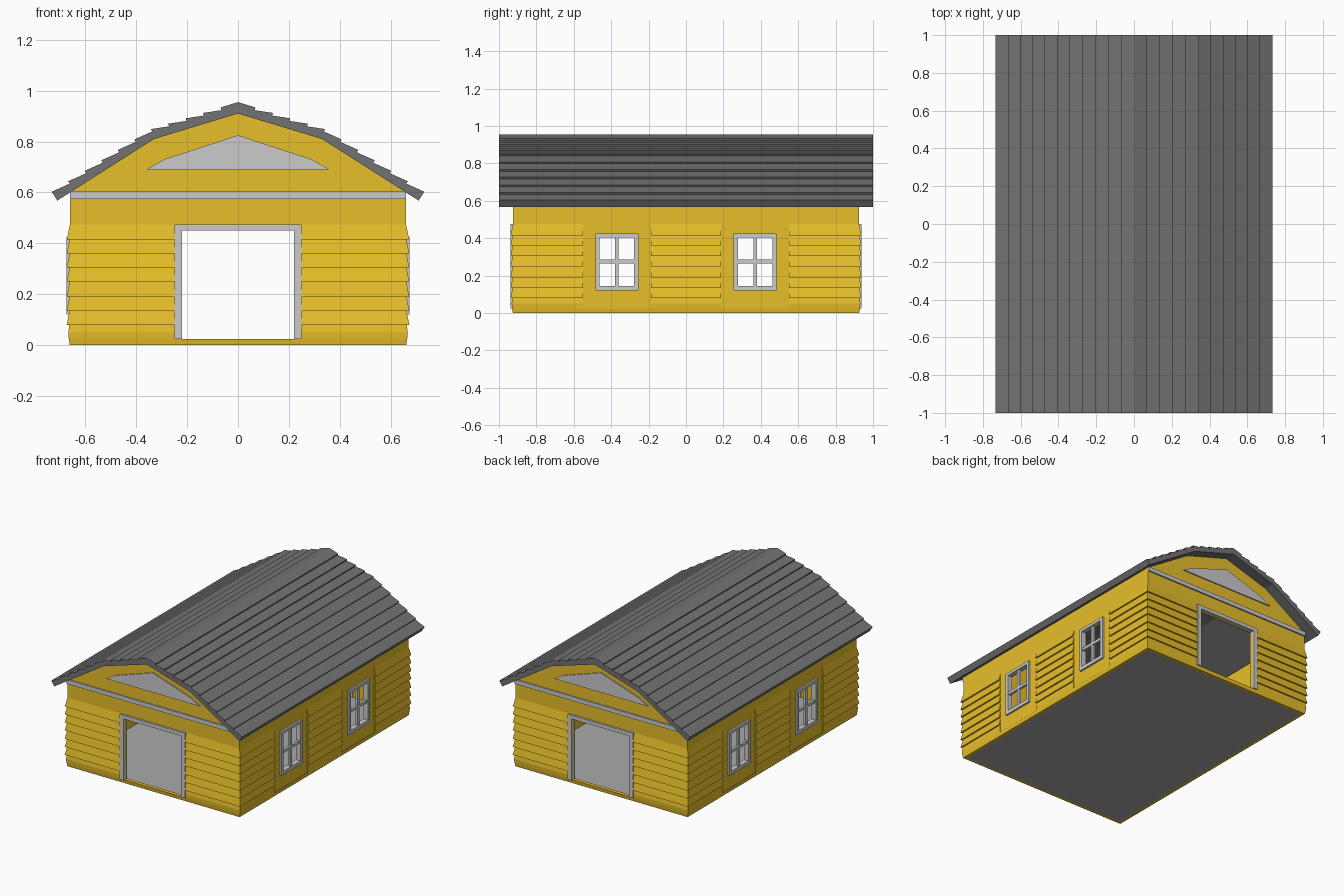
import bpy, bmesh

if "Cube" in bpy.data.objects:
    bpy.data.objects.remove(bpy.data.objects["Cube"])

def material(name, rgb):
    m = bpy.data.materials.new(name)
    m.diffuse_color = (*rgb, 1)
    m.use_nodes = True
    m.node_tree.nodes["Principled BSDF"].inputs["Base Color"].default_value = m.diffuse_color
    return m

YELLOW = material("yellow_paint", (0.8, 0.52, 0.023))
DARK = material("dark_roofing", (0.17, 0.17, 0.17))
FLOOR = material("floor_grey", (0.4, 0.4, 0.4))
TRIM = None  # default grey

def loft(name, ring_a, ring_b, mat):
    """Solid between two matching outlines."""
    bm = bmesh.new()
    a = [bm.verts.new(p) for p in ring_a]
    b = [bm.verts.new(p) for p in ring_b]
    n = len(a)
    bm.faces.new(a)
    bm.faces.new(b[::-1])
    for i in range(n):
        j = (i + 1) % n
        bm.faces.new((a[i], b[i], b[j], a[j]))
    bmesh.ops.recalc_face_normals(bm, faces=bm.faces)
    me = bpy.data.meshes.new(name)
    bm.to_mesh(me)
    bm.free()
    ob = bpy.data.objects.new(name, me)
    bpy.context.collection.objects.link(ob)
    if mat:
        me.materials.append(mat)
    return ob

def along_y(name, pts, y0, y1, mat):
    return loft(name, [(x, y0, z) for x, z in pts], [(x, y1, z) for x, z in pts], mat)

def along_x(name, pts, x0, x1, mat):
    return loft(name, [(x0, y, z) for y, z in pts], [(x1, y, z) for y, z in pts], mat)

def rect(u0, u1, z0, z1):
    return [(u0, z0), (u1, z0), (u1, z1), (u0, z1)]

def mirrored(half):
    """Close a right-hand half outline (from the centre outwards)."""
    return half + [(-x, z) for x, z in reversed(half) if x > 1e-6]

W, D, T = 0.66, 0.925, 0.02      # wall half width, half depth, thickness
WIN_Y = 0.37                      # window centre distance

# Clapboard cross-section: (outward offset, height)
lines = [0.08, 0.135, 0.19, 0.25, 0.305, 0.36, 0.415, 0.475]
profile = [(-0.004, 0.025), (0.005, 0.025), (0.007, 0.05), (0.003, 0.08)]
for lo, hi in zip(lines, lines[1:]):
    profile += [(0.013, lo), (0.002 if hi < 0.47 else 0.0, hi)]
profile.append((-0.004, 0.475))
sill = [(-0.004, 0), (0.001, 0), (0.005, 0.025), (-0.004, 0.025)]

def siding(name, prof, u0, u1, place, miter0=0, miter1=0):
    """Run a siding profile along a wall, mitred at building corners."""
    loft(name, [place(u0 - o * miter0, o, z) for o, z in prof],
         [place(u1 + o * miter1, o, z) for o, z in prof], YELLOW)

# Floor
along_y("floor", rect(-W + T, W - T, 0, 0.02), -D + T, D - T, FLOOR)

for s, end in ((-1, "front"), (1, "back")):
    # Gable wall with doorway notch, and the threshold
    wall = [(0, 0.45), (0.22, 0.45), (0.22, 0), (W, 0), (W, 0.602), (0.33, 0.812), (0, 0.912)]
    right = wall[1:]
    outline = right + [(-x, z) for x, z in reversed(right) if x > 0]
    along_y(end + "_wall", outline, s * (D - T), s * D, YELLOW)
    along_y(end + "_threshold", rect(-0.22, 0.22, 0, 0.025), s * (D - T), s * D, YELLOW)

    # Clapboards either side of the door
    place = lambda u, o, z, s=s: (u, s * (D + o), z)
    siding(end + "_sill_board", sill, -W, W, place, 1, 1)
    siding(end + "_siding_left", profile, -W, -0.25, place, 1, 0)
    siding(end + "_siding_right", profile, 0.25, W, place, 0, 1)

    # Door frame, eave trim and gable panel
    frame = [(0.22, 0.025), (0.25, 0.025), (0.25, 0.475)]
    frame = frame + [(-x, z) for x, z in reversed(frame)] + [(-0.22, 0.45), (0.22, 0.45)]
    along_y(end + "_door_frame", frame, s * (D - T - 0.005), s * (D + 0.014), TRIM)
    along_y(end + "_eave_trim", rect(-W, W, 0.575, 0.604), s * (D - 0.005), s * (D + 0.01), TRIM)
    panel = [(0, 0.825), (0.29, 0.73), (0.36, 0.69)]
    along_y(end + "_gable_panel", mirrored(panel), s * (D - 0.005), s * (D + 0.008), TRIM)

for s, side in ((-1, "left"), (1, "right")):
    x0, x1 = s * (W - T), s * W
    e = D - T
    # Side wall built round the two window openings
    a, b = WIN_Y - 0.095, WIN_Y + 0.095
    for part, r in (("lower", rect(-e, e, 0, 0.145)), ("upper", rect(-e, e, 0.405, 0.602)),
                    ("front_pier", rect(-e, -b, 0.145, 0.405)),
                    ("middle_pier", rect(-a, a, 0.145, 0.405)),
                    ("back_pier", rect(b, e, 0.145, 0.405))):
        along_x(f"{side}_wall_{part}", r, x0, x1, YELLOW)

    # Clapboards between the plain window panels
    place = lambda u, o, z, s=s: (s * (W + o), u, z)
    siding(side + "_sill_board", sill, -D, D, place, 1, 1)
    siding(side + "_siding_front", profile, -D, -0.55, place, 1, 0)
    siding(side + "_siding_middle", profile, -0.187, 0.187, place)
    siding(side + "_siding_back", profile, 0.55, D, place, 0, 1)

    # Windows: frame and glazing bars
    for c, pos in ((-WIN_Y, "front"), (WIN_Y, "back")):
        n = f"{side}_{pos}_window"
        for part, r in (("bottom", rect(c - 0.115, c + 0.115, 0.12, 0.145)),
                        ("top", rect(c - 0.115, c + 0.115, 0.405, 0.425)),
                        ("jamb_a", rect(c - 0.115, c - 0.093, 0.145, 0.405)),
                        ("jamb_b", rect(c + 0.093, c + 0.115, 0.145, 0.405))):
            along_x(f"{n}_{part}", r, s * (W - T - 0.002), s * (W + 0.013), TRIM)
        along_x(n + "_upright_bar", rect(c - 0.01, c + 0.01, 0.145, 0.405),
                s * (W - 0.012), s * (W + 0.006), TRIM)
        along_x(n + "_cross_bar", rect(c - 0.093, c + 0.093, 0.265, 0.285),
                s * (W - 0.011), s * (W + 0.007), TRIM)

# Gambrel roof: lapped planks on each slope, one stepped profile
def lapped(p, q, count, first):
    dx, dz = q[0] - p[0], q[1] - p[1]
    length = (dx * dx + dz * dz) ** 0.5
    nx, nz = -dz / length, dx / length
    pts = []
    for i in range(count):
        drop = 0.0 if first and i == 0 else 0.011
        t0, t1 = i / count, (i + 1) / count
        pts.append((p[0] + dx * t0 - nx * drop, p[1] + dz * t0 - nz * drop))
        pts.append((p[0] + dx * t1, p[1] + dz * t1))
    return pts

top = lapped((0, 0.955), (0.343, 0.849), 5, True) + lapped((0.343, 0.849), (0.732, 0.603), 6, False)
half = top + [(0.71, 0.568), (0.33, 0.81), (0, 0.91)]
left = [(-x, z) for x, z in half]
along_y("roof_right", half, -1, 1, DARK)
along_y("roof_left", left, -1, 1, DARK)
